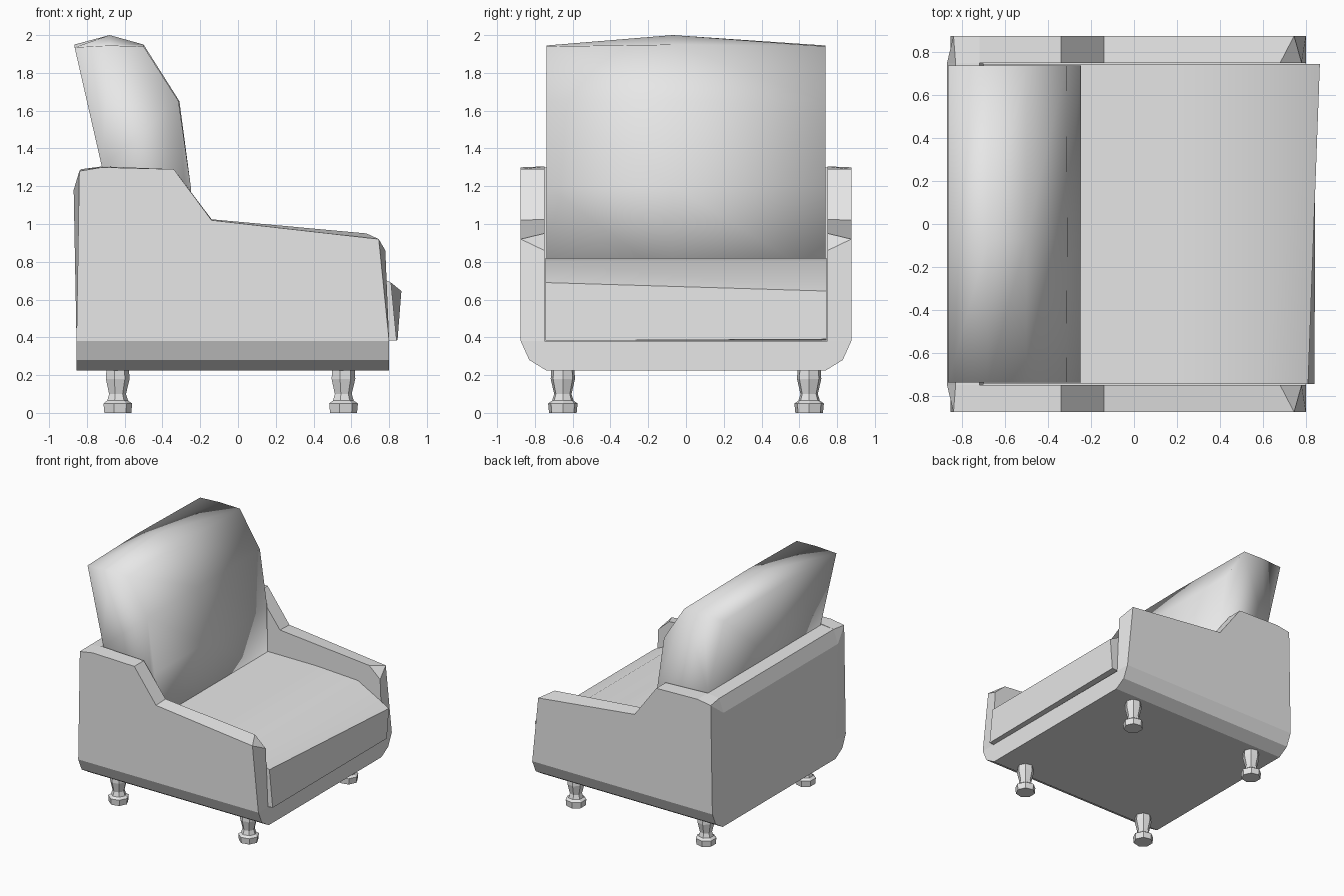
import bpy, bmesh, math

if "Cube" in bpy.data.objects:
    bpy.data.objects.remove(bpy.data.objects["Cube"])

grey = bpy.data.materials.new("plain_grey")
grey.diffuse_color = (0.8, 0.8, 0.8, 1)
grey.use_nodes = True
grey.node_tree.nodes["Principled BSDF"].inputs["Base Color"].default_value = grey.diffuse_color


def loft(name, rings, smooth=None):
    """Skin a row of equal-length point rings and cap both ends."""
    bm = bmesh.new()
    rows = [[bm.verts.new(p) for p in ring] for ring in rings]
    n = len(rows[0])
    for a, b in zip(rows, rows[1:]):
        for i in range(n):
            j = (i + 1) % n
            bm.faces.new((a[i], a[j], b[j], b[i]))
    bm.faces.new(rows[0])
    bm.faces.new(rows[-1][::-1])
    bmesh.ops.remove_doubles(bm, verts=bm.verts, dist=0.0005)
    bmesh.ops.recalc_face_normals(bm, faces=bm.faces)
    me = bpy.data.meshes.new(name)
    bm.to_mesh(me)
    bm.free()
    me.materials.append(grey)
    ob = bpy.data.objects.new(name, me)
    bpy.context.collection.objects.link(ob)
    if smooth:
        bpy.ops.object.select_all(action='DESELECT')
        ob.select_set(True)
        bpy.context.view_layer.objects.active = ob
        bpy.ops.object.shade_smooth_by_angle(angle=math.radians(smooth))
    return ob


def side(profile, y):
    """Place an (x, z) profile at depth y."""
    return [(x, y, z) for x, z in profile]


# Base with rounded-under long edges
section = [(-0.875, 0.38), (-0.83, 0.28), (-0.74, 0.225),
           (0.74, 0.225), (0.83, 0.28), (0.875, 0.38)]
loft("base", [[(x, y, z) for y, z in section] for x in (-0.855, 0.80)])

# Arms: stepped profile, corners drawn in on the outer side
outer = [(-0.855, 0.38), (0.80, 0.38), (0.745, 0.92), (0.745, 0.92), (-0.14, 1.02),
         (-0.34, 1.29), (-0.72, 1.30), (-0.84, 1.28), (-0.84, 1.28)]
inner = [(-0.855, 0.38), (0.80, 0.38), (0.78, 0.86), (0.68, 0.95), (-0.14, 1.025),
         (-0.34, 1.29), (-0.72, 1.305), (-0.83, 1.29), (-0.87, 1.18)]
for s, label in ((-1, "near"), (1, "far")):
    loft(label + "_arm", [side(outer, s * 0.875), side(inner, s * 0.75)])

# Back panel between the arms
panel = [(-0.855, 0.38), (-0.87, 1.18), (-0.83, 1.29), (-0.72, 1.30), (-0.70, 0.38)]
loft("back_panel", [side(panel, -0.75), side(panel, 0.75)])

# Seat cushion, front edge slightly skewed
seat_near = [(-0.70, 0.382), (-0.70, 0.82), (0.2, 0.82), (0.58, 0.80), (0.81, 0.69), (0.84, 0.382)]
seat_far = [(-0.70, 0.382), (-0.70, 0.82), (0.2, 0.82), (0.58, 0.80), (0.865, 0.645), (0.845, 0.39)]
loft("seat_cushion", [side(seat_near, -0.745), side(seat_far, 0.745)], smooth=40)

# Back cushion, leaning back with a crowned top
end = [(-0.68, 0.70), (-0.72, 1.30), (-0.865, 1.935), (-0.68, 1.945), (-0.50, 1.94),
       (-0.315, 1.65), (-0.25, 1.20), (-0.245, 0.70)]
mid = [(-0.68, 0.70), (-0.72, 1.30), (-0.865, 1.95), (-0.68, 2.0), (-0.50, 1.95),
       (-0.31, 1.65), (-0.25, 1.20), (-0.245, 0.70)]
loft("back_cushion", [side(end, -0.738), side(mid, -0.07), side(end, 0.738)], smooth=120)

# Turned legs with a wide foot
turning = [(0.0, 0.075), (0.05, 0.08), (0.065, 0.058), (0.10, 0.047), (0.18, 0.066), (0.24, 0.062)]
for lx, end_name in ((-0.64, "rear"), (0.555, "front")):
    for ly, side_name in ((-0.652, "near"), (0.652, "far")):
        loft(f"{end_name}_{side_name}_leg",
             [[(lx + r * math.cos(k * math.tau / 7), ly + r * math.sin(k * math.tau / 7), z)
               for k in range(7)] for z, r in turning])
